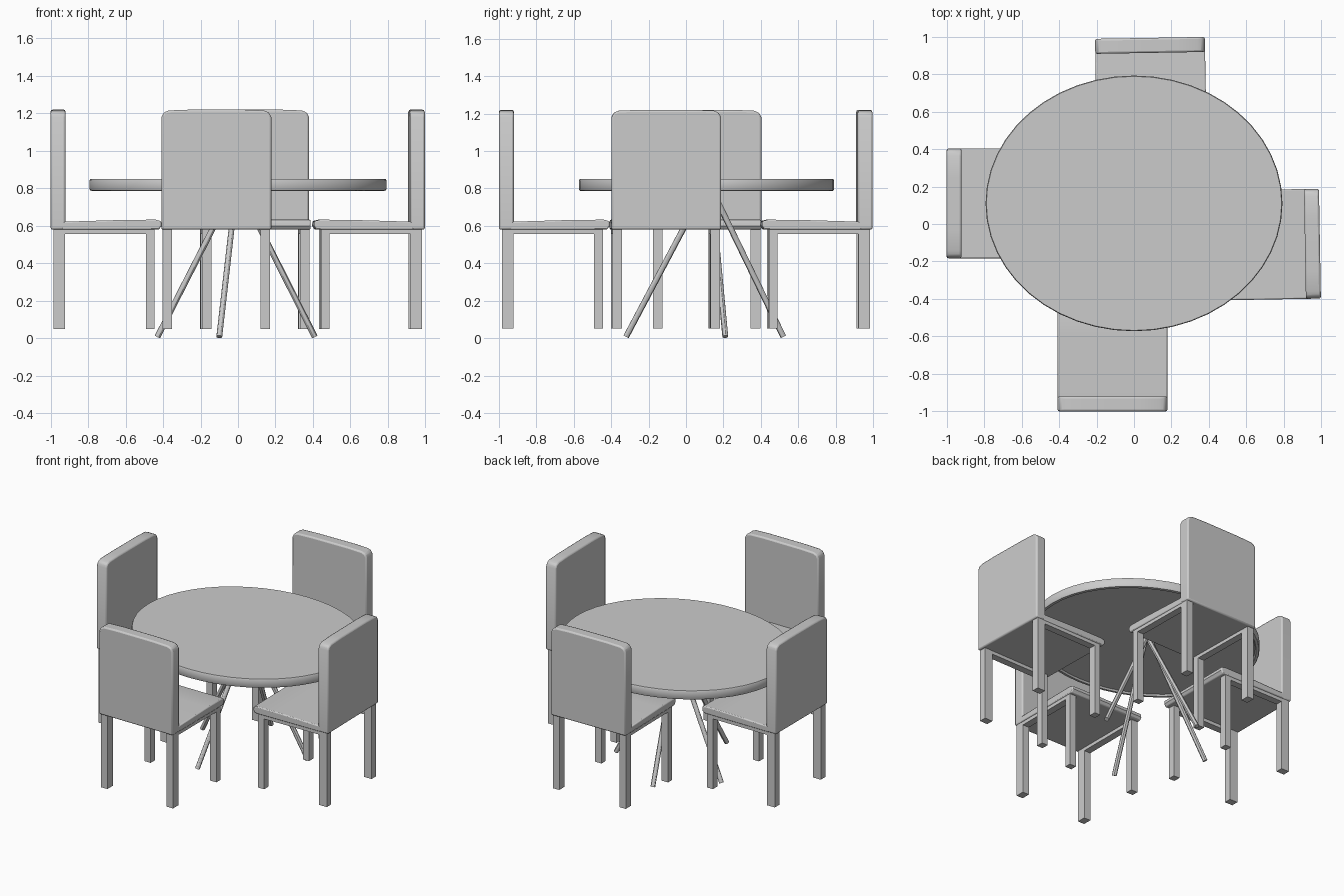
import bpy, bmesh
from math import radians, sin, cos, pi
from mathutils import Vector, Matrix

if "Cube" in bpy.data.objects:
    bpy.data.objects.remove(bpy.data.objects["Cube"])


def finish(name, bm, mat=None, bevel=0.0, segs=2):
    bmesh.ops.recalc_face_normals(bm, faces=bm.faces[:])
    me = bpy.data.meshes.new(name)
    bm.to_mesh(me)
    bm.free()
    ob = bpy.data.objects.new(name, me)
    bpy.context.collection.objects.link(ob)
    if mat is not None:
        ob.matrix_world = mat
    if bevel:
        m = ob.modifiers.new("bevel", 'BEVEL')
        m.width, m.segments, m.limit_method = bevel, segs, 'ANGLE'
        m.angle_limit = radians(40)
    return ob


def box(name, lo, hi, mat, bevel=0.0):
    bm = bmesh.new()
    lo, hi = Vector(lo), Vector(hi)
    bmesh.ops.create_cube(bm, size=1, matrix=Matrix.Translation((lo + hi) / 2)
                          @ Matrix.Diagonal((*(hi - lo), 1)))
    return finish(name, bm, mat, bevel)


def prism(name, pts, offset, mat, bevel):
    bm = bmesh.new()
    f = bm.faces.new([bm.verts.new(p) for p in pts])
    r = bmesh.ops.extrude_face_region(bm, geom=[f])
    bmesh.ops.translate(bm, vec=offset,
                        verts=[v for v in r["geom"] if isinstance(v, bmesh.types.BMVert)])
    return finish(name, bm, mat, bevel)


def chair(label, x, y, angle):
    mat = Matrix.Translation((x, y, 0)) @ Matrix.Rotation(radians(angle), 4, 'Z')
    w = 0.293
    # back panel with rounded top corners
    half = [(w, 0.58), (w, 1.18), (w - 0.012, 1.205), (w - 0.04, 1.216), (w - 0.15, 1.22)]
    outline = half + [(-a, b) for a, b in reversed(half)]
    prism(label + "_back", [(a, 0, b) for a, b in outline], (0, 0.08, 0), mat, 0.01)
    # seat cushion, side profile extruded across
    side = [(0.06, 0.58), (0.578, 0.58), (0.592, 0.6), (0.59, 0.625),
            (0.56, 0.633), (0.4, 0.632), (0.06, 0.622)]
    prism(label + "_seat", [(-w, a, b) for a, b in side], (2 * w, 0, 0), mat, 0.007)
    for s, n in ((-1, "left"), (1, "right")):
        a, b = sorted((s * 0.236, s * 0.287))
        # legs and side rail
        box(f"{label}_back_leg_{n}", (a, 0.015, 0.05), (b, 0.077, 0.6), mat)
        box(f"{label}_front_leg_{n}", (a, 0.508, 0.05), (b, 0.555, 0.6), mat)
        box(f"{label}_side_rail_{n}", (a, 0.07, 0.556), (b, 0.515, 0.6), mat)


chair("front_chair", -0.115, -1.0, 0)
chair("left_chair", -1.0, 0.11, -90)
chair("back_chair", 0.085, 0.993, 181)
chair("right_chair", 0.992, -0.105, 91)

# oval tabletop: stacked rings, recessed underside
N = 48
bm = bmesh.new()
rings = []
for inset, z in ((0.03, 0.797), (0.022, 0.786), (0.004, 0.788), (0, 0.795),
                 (0, 0.842), (0.004, 0.85)):
    rings.append([bm.verts.new(((0.792 - inset) * cos(2 * pi * i / N),
                                0.11 + (0.682 - inset) * sin(2 * pi * i / N), z))
                  for i in range(N)])
for r0, r1 in zip(rings, rings[1:]):
    for i in range(N):
        j = (i + 1) % N
        bm.faces.new((r0[i], r0[j], r1[j], r1[i]))
bm.faces.new(rings[0])
bm.faces.new(rings[-1])
finish("tabletop", bm)

# splayed table legs
legs = [((0.41, 0.21), (0.01, 0.135)), ((-0.43, 0.21), (-0.025, 0.135)),
        ((-0.10, -0.32), (-0.01, 0.10)), ((-0.10, 0.52), (-0.01, 0.135))]
for k, (foot, top) in enumerate(legs):
    a, b = Vector((*foot, 0.008)), Vector((*top, 0.8))
    d = b - a
    bm = bmesh.new()
    bmesh.ops.create_cone(bm, cap_ends=True, segments=12, radius1=0.016, radius2=0.016,
                          depth=d.length, matrix=Matrix.Translation((a + b) / 2)
                          @ d.to_track_quat('Z', 'Y').to_matrix().to_4x4())
    finish(f"table_leg_{k + 1}", bm)

# smooth shading with sharp edges kept
for ob in bpy.context.collection.objects:
    ob.select_set(True)
    bpy.context.view_layer.objects.active = ob
bpy.ops.object.shade_smooth_by_angle(angle=radians(30))
